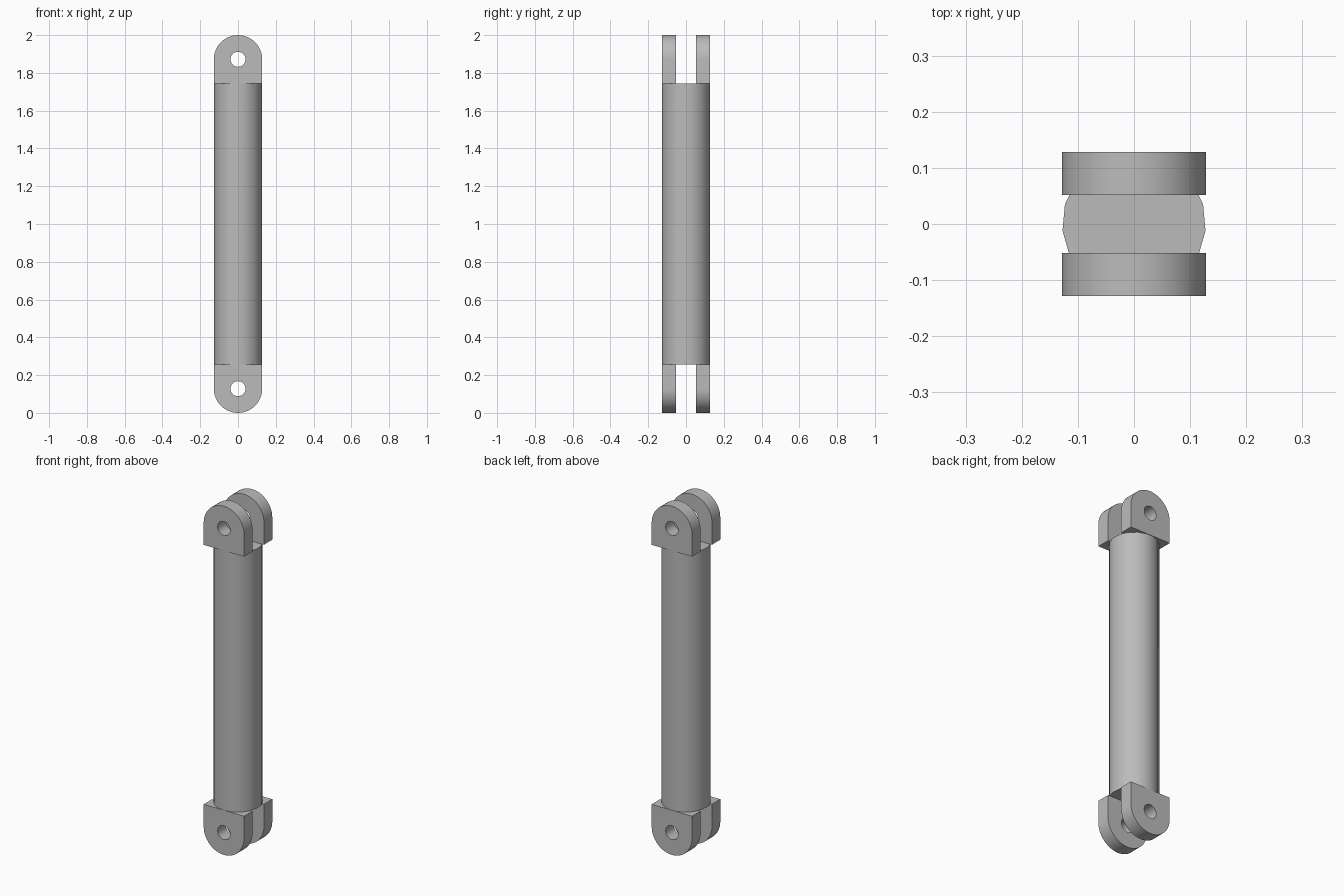
import bpy, bmesh, math
from mathutils import Vector

R = 0.128          # rod radius and lug half width
INNER = 0.052      # half of the gap between paired lugs
HOLE = 0.04        # pin hole radius
END = 0.256        # lug height
TOP = 2.0

if "Cube" in bpy.data.objects:
    bpy.data.objects.remove(bpy.data.objects["Cube"])

steel = bpy.data.materials.new("grey_steel")
steel.use_nodes = True
GREY = (0.5, 0.5, 0.5, 1)
steel.diffuse_color = GREY
steel.node_tree.nodes["Principled BSDF"].inputs["Base Color"].default_value = GREY


def finish(bm, name):
    bmesh.ops.recalc_face_normals(bm, faces=bm.faces)
    mesh = bpy.data.meshes.new(name)
    bm.to_mesh(mesh)
    bm.free()
    mesh.materials.append(steel)
    ob = bpy.data.objects.new(name, mesh)
    bpy.context.collection.objects.link(ob)
    bpy.ops.object.select_all(action='DESELECT')
    ob.select_set(True)
    bpy.context.view_layer.objects.active = ob
    bpy.ops.object.shade_smooth_by_angle(angle=math.radians(35))
    return ob


def prism(bm, loops, depth):
    """Fill an outline with its holes, then extrude it."""
    edges = []
    for loop in loops:
        vs = [bm.verts.new(p) for p in loop]
        edges += [bm.edges.new((vs[i - 1], vs[i])) for i in range(len(vs))]
    bmesh.ops.triangle_fill(bm, edges=edges, use_beauty=True)
    ext = bmesh.ops.extrude_face_region(bm, geom=bm.faces[:])
    moved = [g for g in ext["geom"] if isinstance(g, bmesh.types.BMVert)]
    bmesh.ops.translate(bm, verts=moved, vec=depth)


def arc(radius, start, sweep, count, steps):
    angles = [start + sweep * i / steps for i in range(count)]
    return [(radius * math.cos(a), radius * math.sin(a)) for a in angles]


# Rod
bm = bmesh.new()
SIDES = 17
ring = arc(R, -math.pi / 2, 2 * math.pi, SIDES, SIDES)
base = bm.faces.new([bm.verts.new((x, y, END)) for x, y in ring])
ext = bmesh.ops.extrude_face_region(bm, geom=[base])
bmesh.ops.translate(bm, vec=Vector((0, 0, TOP - 2 * END)),
                    verts=[g for g in ext["geom"] if isinstance(g, bmesh.types.BMVert)])
finish(bm, "rod")

# Round-ended lugs with pin holes, paired at each end
for end, flip in (("top", 1), ("bottom", -1)):
    pin = TOP / 2 + flip * (TOP / 2 - R)
    outline = arc(R, 0, math.pi, 25, 24) + [(-R, R - END), (R, R - END)]
    hole = arc(HOLE, 0, 2 * math.pi, 20, 20)
    for side, y in (("front", -R), ("back", INNER)):
        bm = bmesh.new()
        loops = [[(x, y, pin + flip * z) for x, z in lp] for lp in (outline, hole)]
        prism(bm, loops, Vector((0, R - INNER, 0)))
        finish(bm, f"{end}_{side}_lug")
